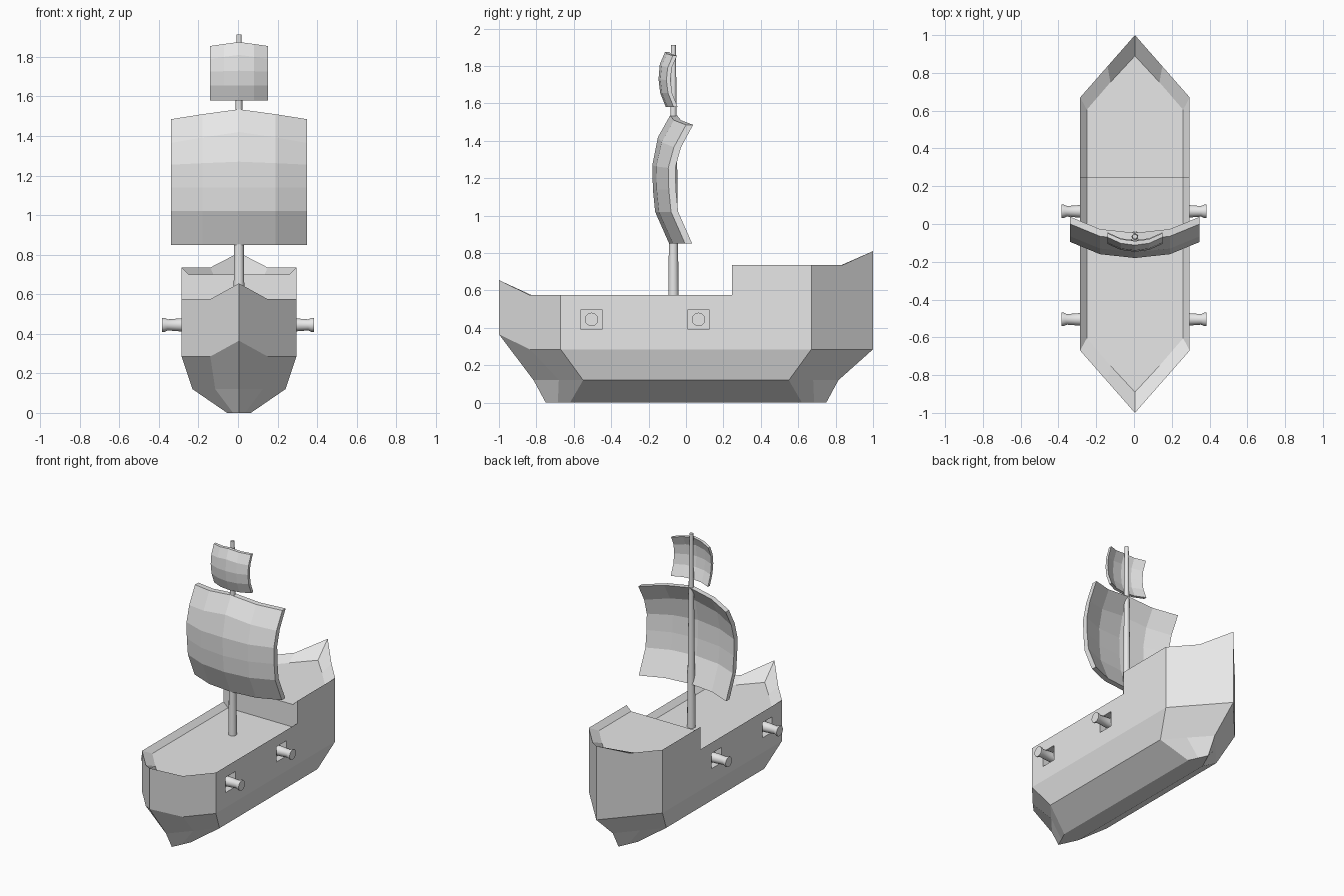
import bpy, bmesh, math
from mathutils import Matrix, Vector

cube = bpy.data.objects.get("Cube")
if cube:
    bpy.data.objects.remove(cube, do_unlink=True)

grey = bpy.data.materials.new("light grey")
grey.use_nodes = True
grey.diffuse_color = (0.8, 0.8, 0.8, 1)
grey.node_tree.nodes["Principled BSDF"].inputs["Base Color"].default_value = (0.8, 0.8, 0.8, 1)

CX = 0.005       # centre line of hull, mast and sails
STEP = 0.245     # where the raised stern deck begins


def finish(name, bm):
    bmesh.ops.remove_doubles(bm, verts=bm.verts, dist=0.0005)
    bmesh.ops.recalc_face_normals(bm, faces=bm.faces)
    mesh = bpy.data.meshes.new(name)
    bm.to_mesh(mesh)
    bm.free()
    mesh.materials.append(grey)
    obj = bpy.data.objects.new(name, mesh)
    bpy.context.collection.objects.link(obj)
    return obj


def activate(obj):
    bpy.ops.object.select_all(action='DESELECT')
    obj.select_set(True)
    bpy.context.view_layer.objects.active = obj


def lathe(name, profile, matrix, sides=12):
    """Turned part: profile of (radius, height), closed at both ends."""
    bm = bmesh.new()
    rings = []
    for r, h in profile:
        rings.append([bm.verts.new(matrix @ Vector((r * math.cos(a), r * math.sin(a), h)))
                      for a in (math.tau * i / sides for i in range(sides))])
    for lo, hi in zip(rings, rings[1:]):
        for i in range(sides):
            j = (i + 1) % sides
            bm.faces.new((lo[i], lo[j], hi[j], hi[i]))
    bm.faces.new(rings[0])
    bm.faces.new(rings[-1])
    obj = finish(name, bm)
    activate(obj)
    bpy.ops.object.shade_smooth_by_angle(angle=math.radians(35))
    return obj


# Hull: bow and stern halves lofted through the same levels, joined at the step
# level: beam, corner y, middle x, middle y, tip y
LEVELS = [(0.06, 0.62, 0.03, 0.685, 0.75),
          (0.235, 0.55, 0.12, 0.68, 0.815),
          (0.29, 0.67, 0.145, 0.835, 1.0),
          (0.29, 0.67, 0.145, 0.835, 1.0),
          (0.255, 0.605, 0.13, 0.75, 0.89)]


def loft_end(bm, end, heights, tips):
    rings = []
    for (beam, cy, mx, my, ty), z, tz in zip(LEVELS, heights, tips):
        half = [(beam, STEP, z), (beam, end * cy, z), (mx, end * my, z)]
        pts = half + [(0, end * ty, tz)] + [(-x, y, h) for x, y, h in reversed(half)]
        rings.append([bm.verts.new((x + CX, y, h)) for x, y, h in pts])
    for lo, hi in zip(rings, rings[1:]):
        for i in range(len(lo) - 1):
            bm.faces.new((lo[i], lo[i + 1], hi[i + 1], hi[i]))
    bm.faces.new(rings[0])
    bm.faces.new(rings[-1])
    return rings


bm = bmesh.new()
bow = loft_end(bm, -1, (0, 0.12, 0.285, 0.575, 0.54), (0, 0.12, 0.365, 0.655, 0.54))
aft = loft_end(bm, 1, (0, 0.12, 0.285, 0.735, 0.70), (0, 0.12, 0.285, 0.81, 0.70))
# share the side edge at the step, then close the step wall
for side in (0, -1):
    edge = bm.edges.get((aft[2][side], aft[3][side]))
    low, high = aft[2][side], aft[3][side]
    f = (0.575 - low.co.z) / (high.co.z - low.co.z)
    bmesh.utils.edge_split(edge, low, f)
bm.faces.new((bow[4][0], bow[3][0], aft[3][0], aft[4][0],
              aft[4][-1], aft[3][-1], bow[3][-1], bow[4][-1]))
hull = finish("hull", bm)

# Square gun ports cut into the sides
PORTS = [(s, y) for s in (-1, 1) for y in (-0.505, 0.067)]
GUN_Z = 0.445
bm = bmesh.new()
for s, y in PORTS:
    box = Matrix.Translation((CX + s * 0.29, y, GUN_Z)) @ Matrix.Diagonal((0.1, 0.112, 0.108, 1))
    bmesh.ops.create_cube(bm, size=1, matrix=box)
cutter = finish("port_cutter", bm)
cutter.hide_render = True
cut = hull.modifiers.new("ports", 'BOOLEAN')
cut.operation = 'DIFFERENCE'
cut.solver = 'EXACT'
cut.object = cutter
activate(hull)
bpy.ops.object.modifier_apply(modifier=cut.name)
bpy.data.objects.remove(cutter, do_unlink=True)

# Cannons with flared muzzles
for s, y in PORTS:
    name = "%s_%s_cannon" % ("left" if s > 0 else "right", "front" if y < 0 else "rear")
    turn = Matrix.Translation((0, y, GUN_Z)) @ Matrix.Rotation(s * math.pi / 2, 4, 'Y')
    lathe(name, [(0.033, 0.22), (0.033, 0.29), (0.028, 0.355), (0.036, 0.372), (0.036, 0.383)], turn)

# Tapered mast
lathe("mast", [(0.028, 0.53), (0.013, 1.913)], Matrix.Translation((CX, -0.067, 0)))


def sail(name, columns, rows, thickness):
    """columns: (x, setback, share of edge drop); rows: (centre z, edge z, front y)."""
    bm = bmesh.new()
    cols = [(-x, b, d) for x, b, d in reversed(columns[1:])] + columns
    layers = []
    for t in (0, thickness):
        layers.append([[bm.verts.new((CX + x, y + back + t, zc + (ze - zc) * drop))
                        for x, back, drop in cols] for zc, ze, y in rows])
    front, rear = layers
    for grid in layers:
        for a, b in zip(grid, grid[1:]):
            for i in range(len(cols) - 1):
                bm.faces.new((a[i], a[i + 1], b[i + 1], b[i]))
    # closing strip around the border
    def border(g):
        return (g[0] + [r[-1] for r in g[1:-1]] + g[-1][::-1] + [r[0] for r in g[-2:0:-1]])
    p, q = border(front), border(rear)
    for i in range(len(p)):
        j = (i + 1) % len(p)
        bm.faces.new((p[i], p[j], q[j], q[i]))
    return finish(name, bm)


# Billowing sails
sail("main_sail", [(0, 0, 0), (0.185, 0.02, 0.5), (0.343, 0.085, 1)],
     [(0.85, 0.85, -0.09), (1.02, 1.02, -0.165), (1.14, 1.14, -0.177), (1.27, 1.255, -0.18),
      (1.42, 1.365, -0.15), (1.535, 1.485, -0.085)], 0.038)
sail("top_sail", [(0, 0, 0), (0.075, 0.01, 0.5), (0.146, 0.042, 1)],
     [(1.58, 1.58, -0.108), (1.655, 1.655, -0.138), (1.73, 1.725, -0.147), (1.81, 1.79, -0.14),
      (1.875, 1.855, -0.112)], 0.022)
